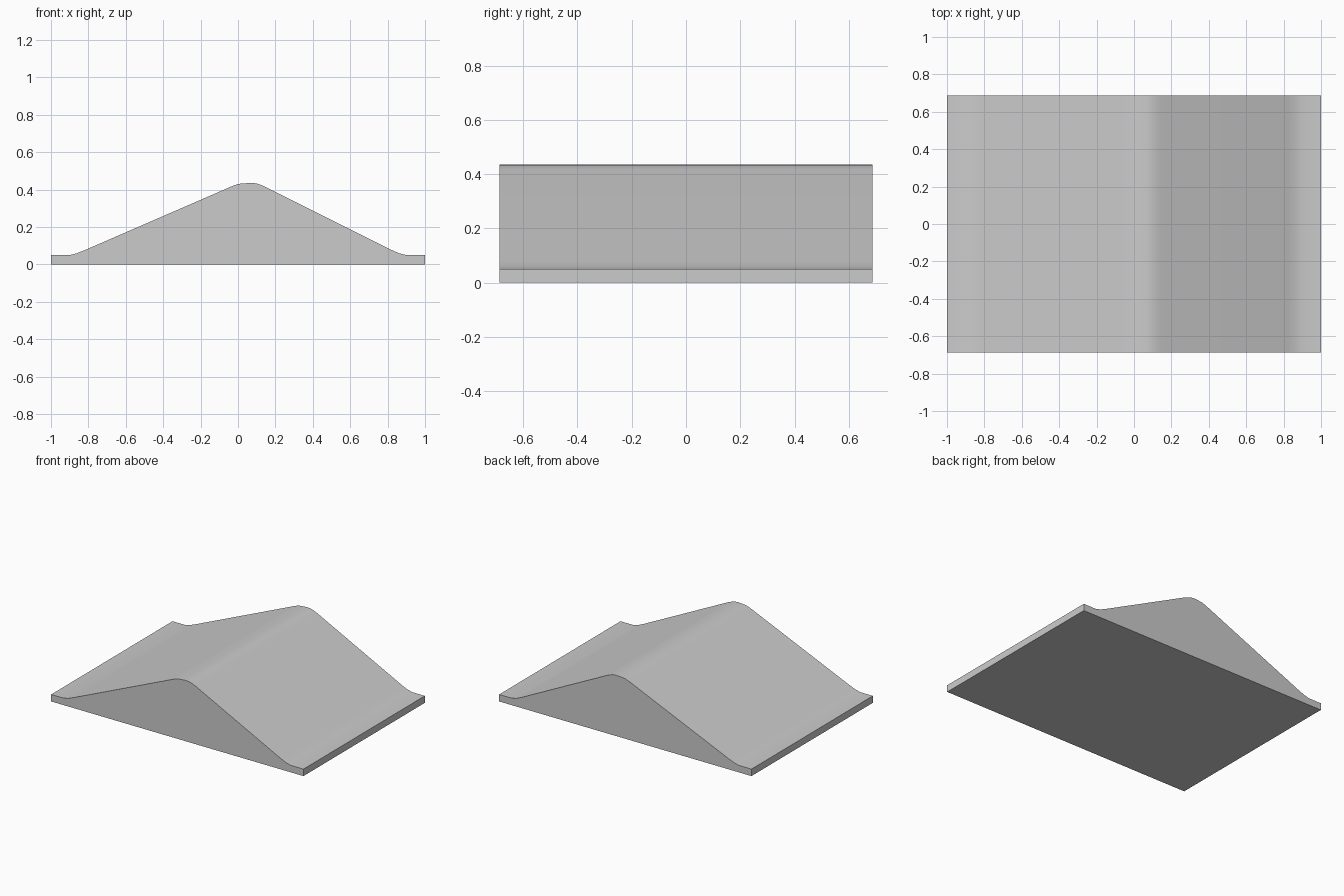
import bpy
import bmesh
from math import radians

cube = bpy.data.objects.get("Cube")
if cube:
    bpy.data.objects.remove(cube, do_unlink=True)

HALF_DEPTH = 0.687

# Plain grey surface
grey = bpy.data.materials.new("plain_grey")
grey.use_nodes = True
colour = (0.6, 0.6, 0.6, 1)
grey.diffuse_color = colour
grey.node_tree.nodes["Principled BSDF"].inputs["Base Color"].default_value = colour

# Cross-section: flat feet, eased toes, two slopes, rounded crest
profile = [
    (-1, 0), (1, 0), (1, 0.05), (0.9, 0.05), (0.86, 0.06), (0.82, 0.078),
    (0.14, 0.418), (0.1, 0.433), (0.07, 0.436), (0.03, 0.433), (0, 0.43),
    (-0.03, 0.419), (-0.82, 0.076), (-0.86, 0.06), (-0.9, 0.05), (-1, 0.05),
]

# Extrude the section along the depth
bm = bmesh.new()
section = bm.faces.new([bm.verts.new((x, -HALF_DEPTH, z)) for x, z in profile])
swept = bmesh.ops.extrude_face_region(bm, geom=[section], use_keep_orig=True)
moved = [v for v in swept["geom"] if isinstance(v, bmesh.types.BMVert)]
bmesh.ops.translate(bm, verts=moved, vec=(0, 2 * HALF_DEPTH, 0))
bmesh.ops.recalc_face_normals(bm, faces=bm.faces)

mesh = bpy.data.meshes.new("ridged_ramp")
bm.to_mesh(mesh)
bm.free()
mesh.materials.append(grey)
ramp = bpy.data.objects.new("ridged_ramp", mesh)
bpy.context.collection.objects.link(ramp)

# Smooth crest and toes, crisp outer edges
bpy.ops.object.select_all(action="DESELECT")
ramp.select_set(True)
bpy.context.view_layer.objects.active = ramp
bpy.ops.object.shade_smooth_by_angle(angle=radians(40))
